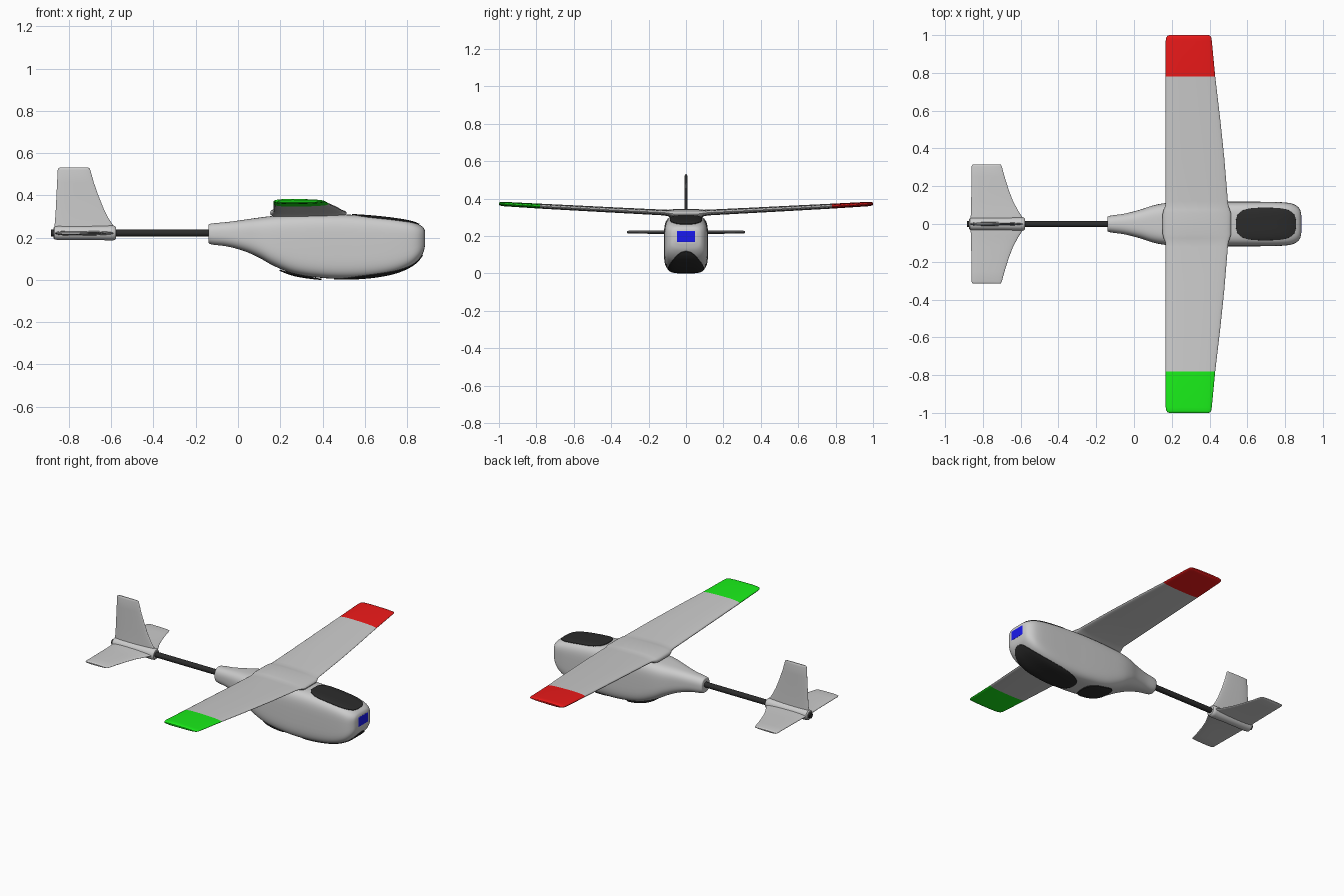
import bpy, bmesh
from math import pi, sin, cos, copysign
from mathutils import Vector
from mathutils.bvhtree import BVHTree

if "Cube" in bpy.data.objects:
    bpy.data.objects.remove(bpy.data.objects["Cube"])


def material(name, rgb):
    m = bpy.data.materials.new(name)
    m.diffuse_color = (*rgb, 1)
    m.use_nodes = True
    m.node_tree.nodes["Principled BSDF"].inputs["Base Color"].default_value = m.diffuse_color
    return m


DARK = material("dark", (0.025, 0.025, 0.025))
RED = material("red", (0.85, 0.01, 0.01))
GREEN = material("green", (0.01, 0.85, 0.01))
BLUE = material("blue", (0.01, 0.01, 0.85))


def make(name, verts, faces, mat=None, angle=0.7):
    me = bpy.data.meshes.new(name)
    me.from_pydata(verts, [], faces)
    bm = bmesh.new()
    bm.from_mesh(me)
    bmesh.ops.recalc_face_normals(bm, faces=bm.faces)
    bm.to_mesh(me)
    bm.free()
    ob = bpy.data.objects.new(name, me)
    bpy.context.collection.objects.link(ob)
    if mat:
        me.materials.append(mat)
    bpy.ops.object.select_all(action='DESELECT')
    ob.select_set(True)
    bpy.context.view_layer.objects.active = ob
    bpy.ops.object.shade_smooth_by_angle(angle=angle)
    return ob


def loft(rings):
    n = len(rings[0])
    verts = [v for r in rings for v in r]
    faces = [(i*n + j, i*n + (j+1) % n, (i+1)*n + (j+1) % n, (i+1)*n + j)
             for i in range(len(rings)-1) for j in range(n)]
    faces += [tuple(range(n))[::-1], tuple(range(len(verts)-n, len(verts)))]
    return verts, faces


def smooth_stations(st, steps):
    # Catmull-Rom interpolation through a list of stations
    out = []
    for i in range(len(st)-1):
        quad = [st[max(i-1, 0)], st[i], st[i+1], st[min(i+2, len(st)-1)]]
        for k in range(steps):
            t = k/steps
            out.append([0.5*(2*b + (c-a)*t + (2*a-5*b+4*c-d)*t*t + (3*b-a-3*c+d)*t**3)
                        for a, b, c, d in zip(*quad)])
    return out + [list(st[-1])]


def superellipse(a, n):
    c, s = cos(a), sin(a)
    return copysign(abs(c)**(2/n), c), copysign(abs(s)**(2/n), s)


# Fuselage: x, top z, bottom z, half width, squareness
body = smooth_stations([
    (-.14, .255, .185, .032, 2.3), (-.13, .266, .169, .043, 2.4), (-.05, .274, .158, .055, 2.6),
    (.03, .285, .136, .075, 3), (.10, .295, .105, .098, 3.4), (.17, .303, .066, .111, 3.8),
    (.27, .308, .027, .116, 4.2), (.40, .310, .009, .118, 4.5), (.52, .309, .005, .118, 4.5),
    (.64, .301, .013, .118, 4.5), (.74, .290, .032, .117, 4.5), (.81, .278, .060, .113, 4.3),
    (.85, .265, .090, .103, 4), (.875, .250, .125, .083, 4), (.884, .235, .158, .060, 4)], 5)
rings = []
for x, zt, zb, w, n in body:
    ring = []
    for k in range(56):
        c, s = superellipse(2*pi*(k+.5)/56, n)
        ring.append((x, w*c, (zt+zb)/2 + (zt-zb)/2*s))
    rings.append(ring)
verts, faces = loft(rings)
make("fuselage", verts, faces)
tree = BVHTree.FromPolygons([Vector(v) for v in verts], faces)


# Dark panels laid over the fuselage skin
def panel(name, x0, x1, hw, up, n):
    seg, nr = 64, 12
    pts = [(0, 0)]
    for r in range(1, nr+1):
        q = sin(pi/2*r/nr)
        for k in range(seg):
            c, s = superellipse(2*pi*k/seg, n)
            pts.append((q*c, q*s))
    vs = []
    for u, v in pts:
        o = Vector(((x0+x1)/2 + u*(x1-x0)/2, v*hw, 1 if up else -1))
        hit, nor, _, _ = tree.ray_cast(o, Vector((0, 0, -o.z)))
        if nor.z*o.z < 0:
            nor = -nor
        vs.append(hit + nor*.004)
    fs = [(0, 1+k, 1+(k+1) % seg) for k in range(seg)]
    for r in range(nr-1):
        a, b = 1+r*seg, 1+(r+1)*seg
        fs += [(a+k, b+k, b+(k+1) % seg, a+(k+1) % seg) for k in range(seg)]
    if not up:
        fs = [f[::-1] for f in fs]
    ob = make(name, vs, fs, DARK)
    mod = ob.modifiers.new("thickness", 'SOLIDIFY')
    mod.thickness = .006


panel("canopy", .54, .856, .085, True, 3.2)
panel("chin_panel", .455, .872, .094, False, 2.5)
panel("belly_panel", .20, .395, .075, False, 3)

# Nose window
bpy.ops.mesh.primitive_cube_add(size=1, location=(.878, 0, .197))
window = bpy.context.object
window.name = "nose_window"
window.scale = (.016, .1, .062)
bpy.ops.object.transform_apply(location=False, rotation=False, scale=True)
bev = window.modifiers.new("bevel", 'BEVEL')
bev.width, bev.segments = .005, 2
window.data.materials.append(BLUE)


# Flying surfaces: stations of span, rear x, front x, centre height, thickness
def foil(name, stations, vertical=False):
    rings = []
    for s, xr, xf, h, t in stations:
        ring = []
        for k in range(32):
            a = 2*pi*k/32
            c, q = superellipse(a, 2.6)
            p = (xr+xf)/2 + (xf-xr)/2*c
            o = t/2*q*(.85 - .15*c)
            ring.append((p, h+o, s) if vertical else (p, s, h+o))
        rings.append(ring)
    return make(name, *loft(rings))


def mirrored(st):
    return [(-s, *r) for s, *r in st[::-1] if s > 0] + st


half = [(0, .152, .514, .317, .064), (.055, .152, .514, .317, .064), (.075, .157, .508, .320, .052),
        (.095, .165, .500, .323, .040), (.12, .168, .497, .326, .035), (.35, .168, .478, .3375, .033),
        (.55, .168, .457, .348, .032), (.78, .168, .430, .360, .030), (.97, .168, .412, .371, .027),
        (.988, .171, .409, .372, .024), (.997, .178, .402, .3725, .018), (1, .186, .394, .3725, .010)]
wing = foil("wing", mirrored(half))
for m in (None, RED, GREEN):
    wing.data.materials.append(m)
for p in wing.data.polygons:
    if abs(p.center.y) > .78:
        p.material_index = 1 if p.center.y > 0 else 2

tail = [(0, -.865, -.590, .221, .026), (.035, -.865, -.590, .221, .026), (.065, -.863, -.610, .221, .022),
        (.12, -.862, -.640, .221, .020), (.18, -.861, -.663, .221, .020), (.25, -.860, -.685, .221, .019),
        (.305, -.860, -.700, .221, .018), (.313, -.857, -.704, .221, .014), (.316, -.850, -.710, .221, .007)]
foil("tailplane", mirrored(tail))

fin = [(.22, -.870, -.580, 0, .024), (.257, -.868, -.590, 0, .022), (.29, -.865, -.612, 0, .020),
       (.335, -.862, -.635, 0, .019), (.40, -.859, -.661, 0, .018), (.46, -.856, -.682, 0, .018),
       (.52, -.853, -.699, 0, .017), (.528, -.851, -.702, 0, .013), (.531, -.845, -.708, 0, .007)]
foil("tail_fin", fin, True)


# Boom and tail sleeve: x, radius
def tube(name, profile, mat=None):
    rings = [[(x, r*cos(2*pi*k/32), .222 + r*sin(2*pi*k/32)) for k in range(32)]
             for x, r in profile]
    make(name, *loft(rings), mat)


tube("tail_boom", [(-.884, .017), (-.10, .017)], DARK)
tube("tail_sleeve", [(-.874, .024), (-.868, .031), (-.85, .033), (-.70, .033),
                     (-.60, .035), (-.584, .034), (-.577, .028)])
